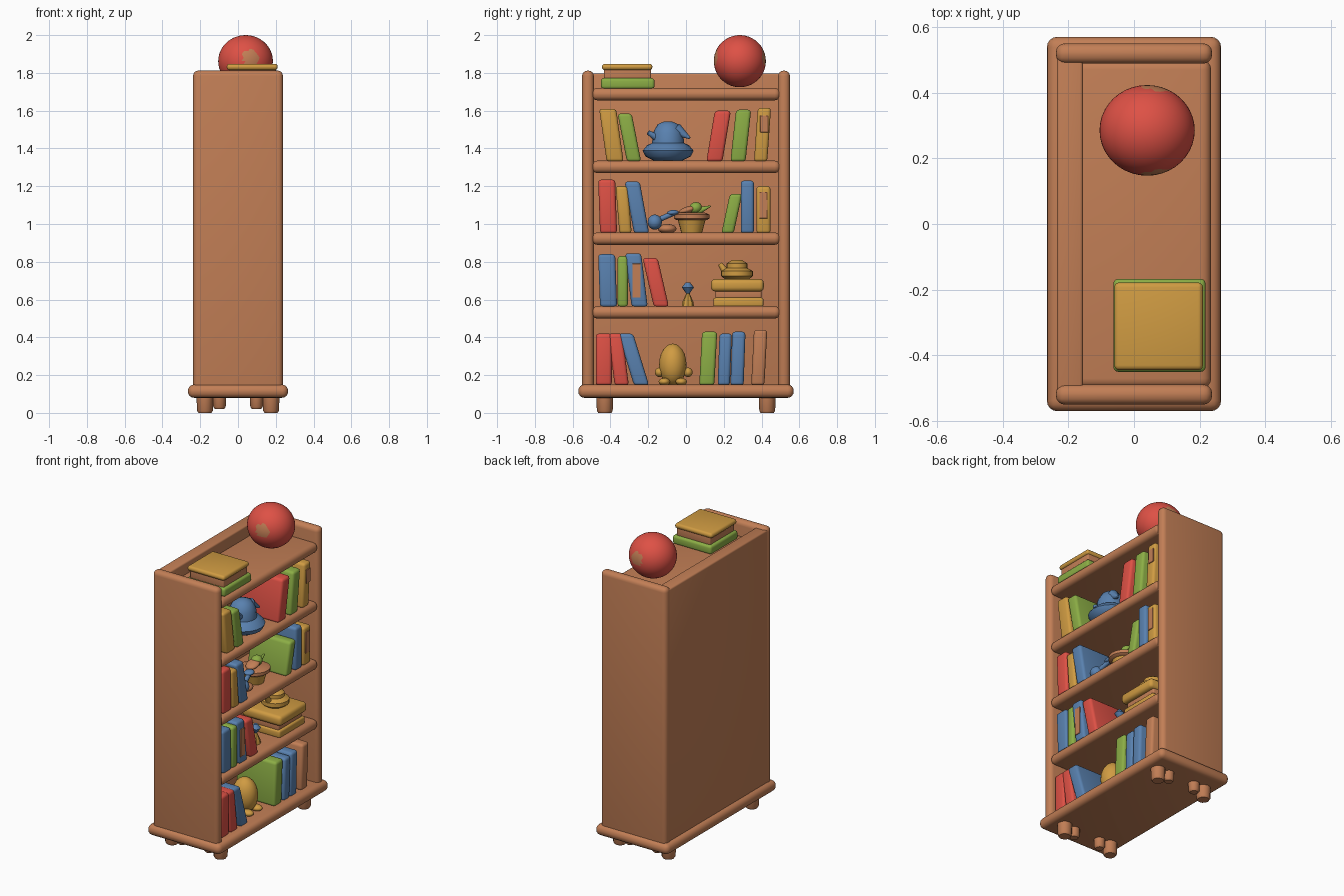
import bpy, bmesh, math
from mathutils import Vector, Matrix

if "Cube" in bpy.data.objects:
    bpy.data.objects.remove(bpy.data.objects["Cube"])


def material(name, rgb):
    m = bpy.data.materials.new(name)
    m.use_nodes = True
    m.diffuse_color = (*rgb, 1)
    m.node_tree.nodes["Principled BSDF"].inputs["Base Color"].default_value = (*rgb, 1)
    return m


WOOD = material("warm_wood", (0.54, 0.21, 0.092))
RED = material("red", (0.73, 0.082, 0.06))
YELLOW = material("yellow", (0.63, 0.33, 0.055))
GREEN = material("green", (0.26, 0.42, 0.06))
BLUE = material("blue", (0.1, 0.22, 0.43))


def finish(name, bm, *mats):
    bmesh.ops.recalc_face_normals(bm, faces=bm.faces)
    me = bpy.data.meshes.new(name)
    bm.to_mesh(me)
    bm.free()
    for m in mats:
        me.materials.append(m)
    ob = bpy.data.objects.new(name, me)
    bpy.context.collection.objects.link(ob)
    bpy.ops.object.select_all(action="DESELECT")
    ob.select_set(True)
    bpy.context.view_layer.objects.active = ob
    bpy.ops.object.shade_smooth_by_angle(angle=math.radians(40))
    return ob


def block(name, x, y, z, mat, r=0.015, lean=0, seg=3):
    """Rounded box between (min, max) pairs; lean shifts its top along y."""
    bm = bmesh.new()
    bmesh.ops.create_cube(bm, size=1)
    for v in bm.verts:
        v.co = Vector([a + (b - a) * (c + 0.5) for (a, b), c in zip((x, y, z), v.co)])
    bmesh.ops.bevel(bm, geom=bm.edges[:], offset=r, segments=seg, profile=0.5, affect="EDGES")
    for v in bm.verts:
        v.co.y += lean * (v.co.z - z[0]) / (z[1] - z[0])
    return finish(name, bm, mat)


def ball(name, loc, size, mat, turn=0):
    bm = bmesh.new()
    bmesh.ops.create_icosphere(bm, subdivisions=3, radius=1)
    bm.transform(Matrix.Translation(loc) @ Matrix.Rotation(turn, 4, "X") @ Matrix.Diagonal((*size, 1)))
    return finish(name, bm, mat)


def lathe(name, loc, profile, mat, sides=20):
    """Spin (radius, height) points around z."""
    bm = bmesh.new()
    rings = []
    for rad, h in profile:
        rings.append([bm.verts.new((loc[0] + rad * math.cos(t), loc[1] + rad * math.sin(t), loc[2] + h))
                      for t in (math.tau * i / sides for i in range(sides))])
    for a, b in zip(rings, rings[1:]):
        for i in range(sides):
            j = (i + 1) % sides
            bm.faces.new((a[i], a[j], b[j], b[i]))
    bm.faces.new(rings[0])
    bm.faces.new(rings[-1])
    return finish(name, bm, mat)


def stick(name, a, b, r0, r1, mat):
    """Tapered rod from a to b."""
    a, b = Vector(a), Vector(b)
    bm = bmesh.new()
    bmesh.ops.create_cone(bm, cap_ends=True, segments=10, radius1=r0, radius2=r1, depth=(b - a).length)
    bm.transform(Matrix.Translation((a + b) / 2) @ (b - a).to_track_quat("Z", "Y").to_matrix().to_4x4())
    return finish(name, bm, mat)


# Case
block("base", (-0.265, 0.265), (-0.57, 0.57), (0.08, 0.15), WOOD, 0.032, seg=4)
block("back_panel", (-0.235, -0.155), (-0.52, 0.52), (0.11, 1.797), WOOD, 0.01)
for side, s in (("left", 1), ("right", -1)):
    block(side + "_panel", (-0.238, 0.238), sorted((s * 0.488, s * 0.55)), (0.11, 1.812), WOOD, 0.028, seg=4)
    for fx in (-1, 1):
        end = "front" if fx > 0 else "back"
        foot = lathe(f"{side}_{end}_foot", (fx * 0.175, s * 0.43, 0), [(0.035, 0), (0.042, 0.012), (0.045, 0.1)], WOOD, 12)
        lathe(f"{side}_{end}_foot_knob", (fx * 0.098, s * 0.435, 0.02), [(0.024, 0), (0.033, 0.012), (0.035, 0.08)], WOOD, 12)
FLOORS = [0.15, 0.565, 0.955, 1.335]
for i, top in enumerate(FLOORS[1:] + [1.72]):
    block(f"shelf_{i + 1}", (-0.18, 0.235), (-0.5, 0.5), (top - 0.065, top), WOOD, 0.03, seg=4)

# Books per shelf: centre y, width, height, lean, colour
BOOKS = [
    [(-0.435, 0.085, 0.27, 0, RED), (-0.34, 0.075, 0.27, -0.035, RED), (-0.235, 0.08, 0.27, -0.085, BLUE),
     (0.11, 0.08, 0.28, 0.015, GREEN), (0.2, 0.065, 0.27, 0.01, BLUE), (0.27, 0.07, 0.28, 0.01, BLUE),
     (0.38, 0.07, 0.29, 0.015, WOOD)],
    [(-0.41, 0.09, 0.275, -0.01, BLUE), (-0.335, 0.055, 0.265, 0, GREEN), (-0.245, 0.085, 0.28, -0.035, BLUE),
     (-0.13, 0.08, 0.255, -0.06, RED)],
    [(-0.41, 0.09, 0.28, -0.01, RED), (-0.32, 0.065, 0.245, -0.02, YELLOW), (-0.235, 0.08, 0.27, -0.05, BLUE),
     (0.22, 0.065, 0.205, 0.045, GREEN), (0.325, 0.07, 0.275, 0, BLUE), (0.41, 0.075, 0.245, 0, YELLOW)],
    [(-0.375, 0.09, 0.275, -0.04, YELLOW), (-0.275, 0.075, 0.25, -0.05, GREEN),
     (0.15, 0.085, 0.265, 0.045, RED), (0.275, 0.08, 0.27, 0.03, GREEN), (0.395, 0.07, 0.28, 0.02, YELLOW)],
]
for i, (floor, row) in enumerate(zip(FLOORS, BOOKS)):
    for j, (y, w, h, lean, col) in enumerate(row):
        block(f"book_{i + 1}_{j + 1}", (-0.07, 0.215), (y - w / 2, y + w / 2), (floor - 0.005, floor + h), col, 0.017, lean)

# Worn label plates on a few spines
for k, (y, z, h) in enumerate(((0.415, 1.53, 0.09), (0.41, 1.1, 0.14), (-0.262, 0.7, 0.18))):
    block(f"spine_label_{k + 1}", (0.212, 0.219), (y - 0.022, y + 0.022), (z - h / 2, z + h / 2), WOOD, 0.002, seg=1)

# Bottom shelf: chick ornament
ball("chick_body", (0.1, -0.07, 0.255), (0.08, 0.073, 0.112), YELLOW)
for s in (-1, 1):
    ball("chick_wing", (0.1, -0.065 + s * 0.075, 0.215), (0.03, 0.025, 0.025), YELLOW, s * 0.5)
    ball("chick_foot", (0.15, -0.07 + s * 0.045, 0.165), (0.04, 0.03, 0.02), YELLOW)

# Second shelf: hourglass, and box with a pot on it
lathe("hourglass_bottom", (0.12, 0.01, 0.565), [(0.032, 0), (0.03, 0.02), (0.008, 0.07)], YELLOW, 8)
lathe("hourglass_top", (0.12, 0.01, 0.63), [(0.008, 0), (0.032, 0.035), (0.012, 0.06)], BLUE, 8)
block("box_bottom", (-0.05, 0.2), (0.145, 0.41), (0.56, 0.61), YELLOW, 0.012)
block("box_middle", (-0.035, 0.185), (0.155, 0.4), (0.6, 0.655), WOOD, 0.01)
block("box_lid", (-0.07, 0.215), (0.132, 0.412), (0.643, 0.708), YELLOW, 0.022)
lathe("pot", (0.08, 0.27, 0.705), [(0.06, 0), (0.085, 0.02), (0.085, 0.045), (0.055, 0.062), (0.055, 0.085), (0.025, 0.105)], YELLOW)
stick("pot_spout", (0.08, 0.21, 0.745), (0.08, 0.18, 0.79), 0.02, 0.012, YELLOW)

# Third shelf: toy and potted plant
ball("toy_ball", (0.15, -0.165, 1.01), (0.04, 0.038, 0.04), BLUE)
stick("toy_handle", (0.15, -0.15, 1.02), (0.13, -0.06, 1.06), 0.014, 0.014, BLUE)
ball("toy_paddle", (0.13, -0.07, 1.06), (0.03, 0.032, 0.014), BLUE, 0.1)
ball("toy_stand", (0.12, -0.1, 0.975), (0.05, 0.05, 0.025), WOOD)
lathe("plant_pot", (0.1, 0.03, 0.953), [(0.055, 0), (0.075, 0.075)], YELLOW)
lathe("plant_pot_rim", (0.1, 0.03, 1.02), [(0.08, 0), (0.094, 0.01), (0.094, 0.03), (0.07, 0.04)], WOOD)
ball("leaf_left", (0.1, 0.01, 1.075), (0.04, 0.05, 0.018), WOOD, 0.3)
ball("leaf_middle", (0.1, 0.05, 1.085), (0.035, 0.035, 0.03), GREEN, 0.4)
stick("leaf_right", (0.1, 0.04, 1.06), (0.1, 0.13, 1.095), 0.025, 0.004, GREEN)

# Upper shelf: floppy hat
lathe("hat", (0.1, -0.095, 1.333), [(0.07, 0), (0.12, 0.025), (0.135, 0.055), (0.11, 0.085), (0.085, 0.095),
                                    (0.08, 0.15), (0.055, 0.195), (0.02, 0.21)], BLUE)
stick("hat_flap_left", (0.12, -0.13, 1.44), (0.14, -0.2, 1.485), 0.025, 0.012, BLUE)
stick("hat_flap_right", (0.12, -0.05, 1.5), (0.14, 0.02, 1.455), 0.035, 0.006, BLUE)

# Top: stacked books
block("stack_cover_bottom", (-0.063, 0.218), (-0.45, -0.167), (1.715, 1.772), GREEN, 0.015)
block("stack_pages", (-0.045, 0.2), (-0.435, -0.185), (1.76, 1.83), WOOD, 0.008)
block("stack_cover_top", (-0.06, 0.21), (-0.445, -0.178), (1.815, 1.848), YELLOW, 0.015)

# Top: ball with a round patch at each end
bm = bmesh.new()
bmesh.ops.create_icosphere(bm, subdivisions=4, radius=1)
for f in bm.faces:
    n = f.normal
    f.material_index = int(math.hypot(n.x - 0.17, n.z - 0.15) < 0.3 and abs(n.y) > 0.5)
bm.transform(Matrix.Translation((0.04, 0.285, 1.862)) @ Matrix.Diagonal((0.145, 0.138, 0.138, 1)))
finish("toy_globe", bm, RED, WOOD)
